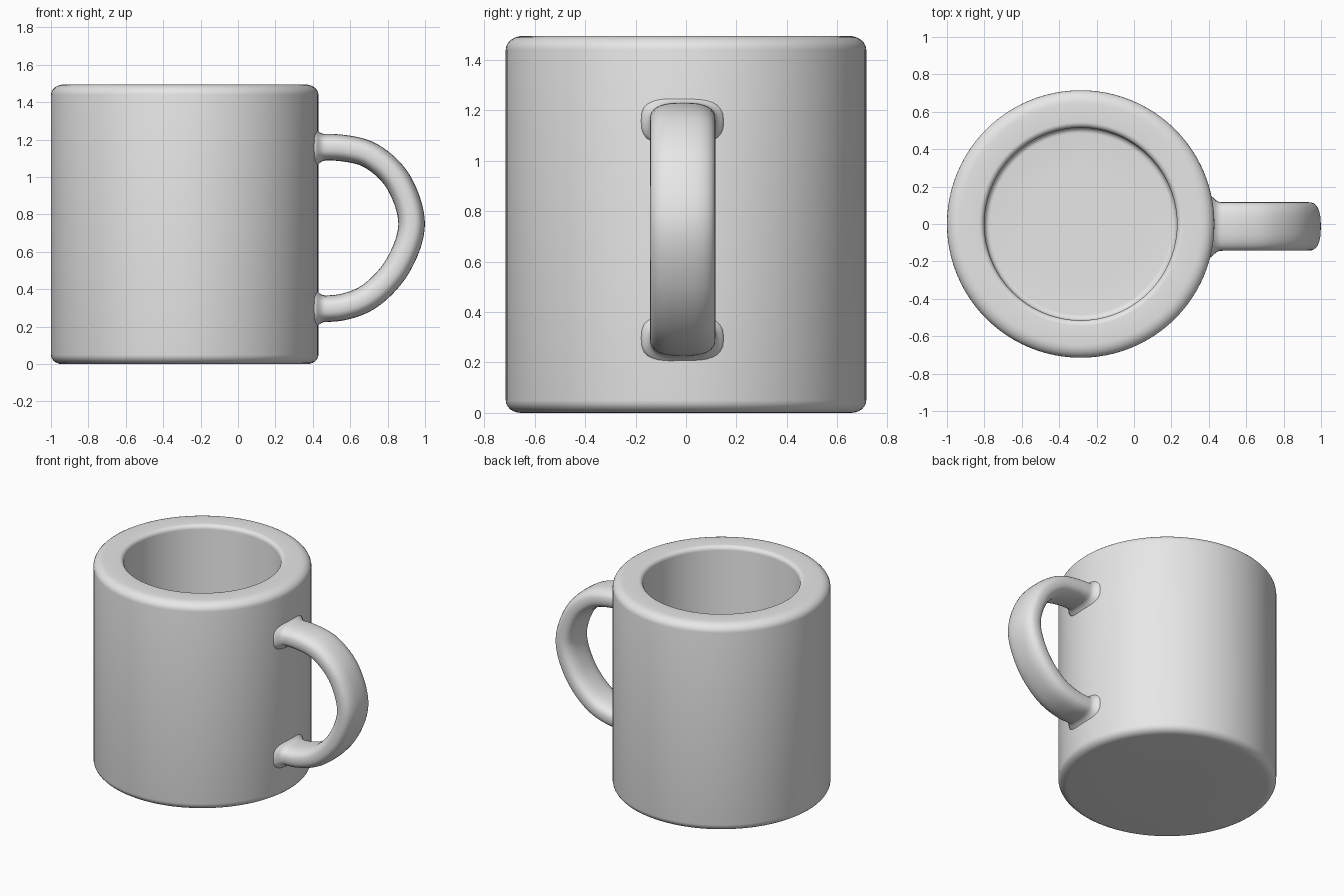
import bpy
import bmesh
from math import sin, cos, pi, copysign
from mathutils import Vector

if "Cube" in bpy.data.objects:
    bpy.data.objects.remove(bpy.data.objects["Cube"])

AXIS_X = -0.285
RADIUS = 0.715
INNER = 0.515
HEIGHT = 1.495
FLOOR = 0.16


def make_material(name, color):
    mat = bpy.data.materials.new(name)
    mat.use_nodes = True
    mat.diffuse_color = color
    mat.node_tree.nodes["Principled BSDF"].inputs["Base Color"].default_value = color
    return mat


def finish(bm, name, mat):
    bmesh.ops.recalc_face_normals(bm, faces=bm.faces)
    mesh = bpy.data.meshes.new(name)
    bm.to_mesh(mesh)
    bm.free()
    mesh.materials.append(mat)
    obj = bpy.data.objects.new(name, mesh)
    bpy.context.collection.objects.link(obj)
    bpy.ops.object.select_all(action='DESELECT')
    obj.select_set(True)
    bpy.context.view_layer.objects.active = obj
    bpy.ops.object.shade_smooth_by_angle(angle=pi / 4)
    return obj


def corner(cx, cz, rx, rz, start, end, steps=6):
    """Points of a rounded corner, angles in quarter turns."""
    angles = [(start + (end - start) * i / steps) * pi / 2 for i in range(steps + 1)]
    return [(cx + rx * cos(a), cz + rz * sin(a)) for a in angles]


def build_body(mat):
    # Lathe profile: base, outer wall, rounded rim, inner wall, floor
    profile = [(0, 0), (0.3, 0)]
    profile += corner(RADIUS - 0.06, 0.05, 0.06, 0.05, -1, 0)
    profile += corner(RADIUS - 0.07, HEIGHT - 0.055, 0.07, 0.055, 0, 1)
    profile += corner(INNER + 0.03, HEIGHT - 0.03, 0.03, 0.03, 1, 2)
    profile += corner(INNER - 0.03, FLOOR + 0.03, 0.03, 0.03, 0, -1)
    profile += [(0.3, FLOOR), (0, FLOOR)]
    bm = bmesh.new()
    verts = [bm.verts.new((AXIS_X + r, 0, z)) for r, z in profile]
    edges = [bm.edges.new(pair) for pair in zip(verts, verts[1:])]
    bmesh.ops.spin(bm, geom=verts + edges, cent=(AXIS_X, 0, 0), axis=(0, 0, 1),
                   angle=2 * pi, steps=96)
    bmesh.ops.remove_doubles(bm, verts=bm.verts, dist=0.0005)
    return finish(bm, "mug_body", mat)


def smooth_path(points, steps):
    """Catmull-Rom curve through the points."""
    pts = [2 * points[0] - points[1]] + points + [2 * points[-1] - points[-2]]
    path = []
    for a, b, c, d in zip(pts, pts[1:], pts[2:], pts[3:]):
        for i in range(steps):
            t = i / steps
            path.append(0.5 * (2 * b + (c - a) * t + (2 * a - 5 * b + 4 * c - d) * t * t
                               + (3 * b - a - 3 * c + d) * t ** 3))
    return path + [points[-1]]


def build_handle(mat):
    # Side-on centre line, upper joint to lower joint
    line = [(0.36, 1.157), (0.56, 1.155), (0.72, 1.108), (0.86, 0.97), (0.928, 0.75),
            (0.86, 0.535), (0.72, 0.375), (0.56, 0.305), (0.36, 0.295)]
    path = smooth_path([Vector((x, -0.013, z)) for x, z in line], 16)
    sides = 32
    bm = bmesh.new()
    rings = []
    for i, p in enumerate(path):
        tangent = (path[min(i + 1, len(path) - 1)] - path[max(i - 1, 0)]).normalized()
        normal = tangent.cross(Vector((0, 1, 0)))
        # Flare out where the handle blends into the wall
        flare = 0.035 * min(1, max(0, (0.465 - p.x) / 0.05)) ** 2
        ring = []
        for k in range(sides):
            a = 2 * pi * k / sides
            u = copysign(abs(cos(a)) ** 0.75, cos(a)) * (0.13 + flare)
            v = copysign(abs(sin(a)) ** 0.75, sin(a)) * (0.071 + flare)
            ring.append(bm.verts.new(p + Vector((0, u, 0)) + normal * v))
        rings.append(ring)
    for r0, r1 in zip(rings, rings[1:]):
        for k in range(sides):
            n = (k + 1) % sides
            bm.faces.new((r0[k], r0[n], r1[n], r1[k]))
    bm.faces.new(rings[0])
    bm.faces.new(rings[-1])
    return finish(bm, "mug_handle", mat)


ceramic = make_material("light_grey_ceramic", (0.8, 0.8, 0.8, 1))
build_body(ceramic)
build_handle(ceramic)
